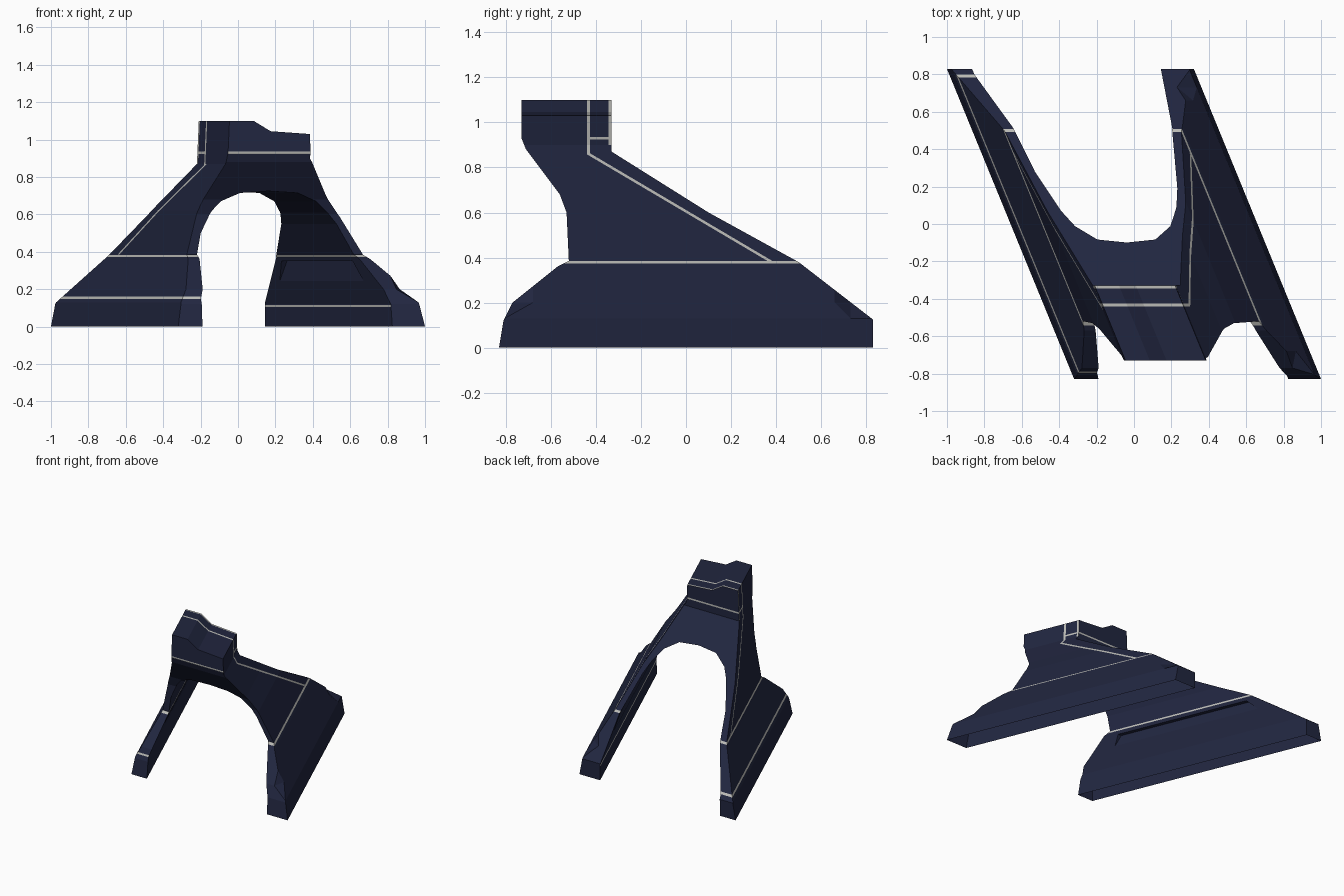
import bpy, bmesh
from mathutils import Vector

if "Cube" in bpy.data.objects:
    bpy.data.objects.remove(bpy.data.objects["Cube"])

SHEAR = 0.41


def prism(name, pts, place, lo, hi):
    """Closed prism from a 2D profile; place(a, b, t) maps it into 3D."""
    bm = bmesh.new()
    a = [bm.verts.new(place(p, q, lo)) for p, q in pts]
    b = [bm.verts.new(place(p, q, hi)) for p, q in pts]
    n = len(pts)
    bm.faces.new(a)
    bm.faces.new(b[::-1])
    for i in range(n):
        bm.faces.new((a[i], b[i], b[(i + 1) % n], a[(i + 1) % n]))
    bmesh.ops.recalc_face_normals(bm, faces=bm.faces)
    me = bpy.data.meshes.new(name)
    bm.to_mesh(me)
    bm.free()
    ob = bpy.data.objects.new(name, me)
    bpy.context.collection.objects.link(ob)
    return ob


def material(name, rgb):
    m = bpy.data.materials.new(name)
    m.diffuse_color = (*rgb, 1)
    m.use_nodes = True
    m.node_tree.nodes["Principled BSDF"].inputs["Base Color"].default_value = m.diffuse_color
    return m


# Arch cross-section: outside from left foot over the crown, then back inside
arch = [(-.66, 0), (-.635, .13), (-.50, .36), (-.487, .385), (-.435, .62),
        (-.355, .87), (-.345, 1.1), (-.215, 1.1), (-.125, 1.045), (.085, 1.03),
        (.09, .90), (.235, .70), (.325, .59), (.455, .385), (.475, .36),
        (.635, .13), (.66, 0),
        (.485, 0), (.485, .12), (.415, .37), (.31, .55),
        (.26, .61), (.19, .67), (.08, .715), (-.08, .725), (-.23, .715),
        (-.32, .67), (-.36, .62), (-.415, .50), (-.435, .37), (-.525, .15),
        (-.53, 0)]
# Side silhouette: raked rear slope and curved front
side = [(-.83, -.1), (-.83, 0), (-.81, .12), (-.77, .20), (-.57, .36),
        (-.52, .385), (-.53, .60), (-.56, .68), (-.65, .80), (-.71, .88),
        (-.73, .93), (-.73, 1.2), (-.33, 1.2), (-.33, .87), (.10, .60),
        (.50, .38), (.83, .125), (.83, -.1)]
# Shallow panels sunk into the inner faces of both legs
panel = [(-.62, .12), (.66, .12), (.46, .35), (-.47, .35)]

body = prism("arched_support", arch, lambda p, q, t: (p, t, q), -1, 1)
cutters = [(prism("side_cutter", side, lambda p, q, t: (t, p, q), -1, 1), 'INTERSECT'),
           (prism("panel_cutter", panel, lambda p, q, t: (t, p, q), -.472, .45), 'DIFFERENCE')]
for cutter, operation in cutters:
    cutter.hide_render = True
    mod = body.modifiers.new(cutter.name, 'BOOLEAN')
    mod.operation = operation
    mod.solver = 'EXACT'
    mod.object = cutter
dg = bpy.context.evaluated_depsgraph_get()
mesh = bpy.data.meshes.new_from_object(body.evaluated_get(dg))
body.modifiers.clear()
body.data = mesh
for cutter, _ in cutters:
    bpy.data.objects.remove(cutter)

mesh.materials.clear()
mesh.materials.append(material("navy", (.015, .019, .05)))
mesh.materials.append(material("pale_trim", (.5, .5, .47)))

bm = bmesh.new()
bm.from_mesh(mesh)

# The feet are open underneath
bm.normal_update()
under = [f for f in bm.faces if f.normal.z < -.9 and f.calc_center_median().z < .01]
bmesh.ops.delete(bm, geom=under, context='FACES')


# Split the surface along the thin trim lines
def split(co, no):
    bmesh.ops.bisect_plane(bm, geom=bm.verts[:] + bm.edges[:] + bm.faces[:],
                           plane_co=co, plane_no=no, dist=1e-5)


for y in (-.68, .66, .73):
    split((0, y, 0), (0, 1, 0))
split((0, 0, .2), (0, 0, 1))

# Cut back the outer corners at the ends of the right foot
bm.verts.ensure_lookup_table()
for v in bm.verts:
    if v.co.x > .56 and .17 < v.co.z < .23 and (v.co.y < -.75 or v.co.y > .7):
        v.co.x -= .055
bmesh.ops.triangulate(bm, faces=[f for f in bm.faces if f.calc_center_median().x > .5])

for z in (.106, .117, .149, .161, .3735, .3845, .924, .936):
    split((0, 0, z), (0, 0, 1))
for y in (-.44, -.425, -.344):
    split((0, y, 0), (0, 1, 0))
rake = Vector((0, .49, .83)).normalized()
base = Vector((0, -.33, .87))
for d in (.066, .055):
    split(base - rake * d, rake)

# Colour the trim strips
bm.normal_update()
for f in bm.faces:
    c, n = f.calc_center_median(), f.normal
    depth = (base - c).dot(rake)
    outer = n.x * c.x > 0
    ends = abs(n.y) > .3
    upright = c.z > .86 and not ends and n.z > -.5
    trim = (.3735 < c.z < .3845
            or .149 < c.z < .161 and c.x < 0 and (outer or ends)
            or .106 < c.z < .117 and c.x > 0 and n.x < -.3
            or .924 < c.z < .936 and (c.y > -.425 or n.y < -.3)
            or upright and (-.44 < c.y < -.425 or c.y > -.344)
            or .385 < c.z < .87 and .055 < depth < .066 and abs(n.x) > .3 and outer)
    f.material_index = 1 if trim else 0

# Skew the whole arch sideways along its depth
for v in bm.verts:
    v.co.x -= SHEAR * v.co.y
bm.normal_update()
bm.to_mesh(mesh)
bm.free()
